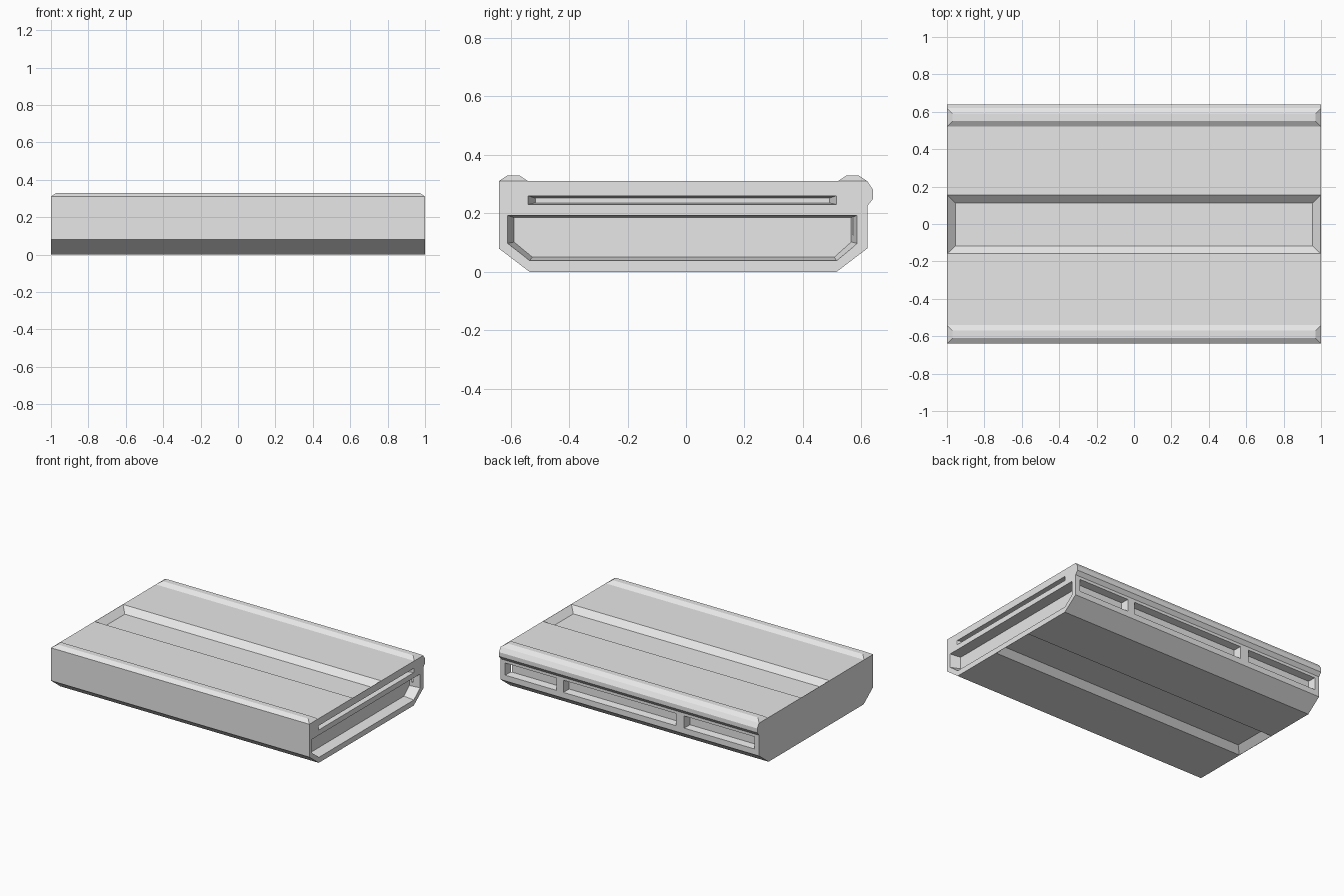
import bpy
import bmesh
from mathutils import Vector

cube = bpy.data.objects.get("Cube")
if cube:
    bpy.data.objects.remove(cube, do_unlink=True)

# Single shell colour
grey = bpy.data.materials.new("light_grey")
grey.use_nodes = True
grey.diffuse_color = (0.8, 0.8, 0.8, 1)
grey.node_tree.nodes["Principled BSDF"].inputs["Base Color"].default_value = (0.8, 0.8, 0.8, 1)


def loft(name, start, end):
    """Closed solid between two loops with the same number of points."""
    bm = bmesh.new()
    a = [bm.verts.new(p) for p in start]
    b = [bm.verts.new(p) for p in end]
    bm.faces.new(a)
    bm.faces.new(b)
    for i in range(len(a)):
        j = (i + 1) % len(a)
        bm.faces.new((a[i], a[j], b[j], b[i]))
    bmesh.ops.recalc_face_normals(bm, faces=bm.faces)
    mesh = bpy.data.meshes.new(name)
    bm.to_mesh(mesh)
    bm.free()
    mesh.materials.append(grey)
    obj = bpy.data.objects.new(name, mesh)
    bpy.context.collection.objects.link(obj)
    return obj


def along_x(profile, x):
    return [(x, y, z) for y, z in profile]


def rect(u0, u1, v0, v1):
    return [(u0, v0), (u1, v0), (u1, v1), (u0, v1)]


def at_z(points, z):
    return [(x, y, z) for x, y in points]


def at_y(points, y):
    return [(x, y, z) for x, z in points]


def carve(target, rim, floor):
    """Cut a tapered recess, extending the cutter past the surface."""
    outside = [Vector(r) + (Vector(r) - Vector(f)) * 0.5 for r, f in zip(rim, floor)]
    cutter = loft("recess_cutter", outside, floor)
    cutter.hide_render = True
    mod = target.modifiers.new("recess", 'BOOLEAN')
    mod.operation = 'DIFFERENCE'
    mod.solver = 'EXACT'
    mod.object = cutter
    with bpy.context.temp_override(object=target, active_object=target):
        bpy.ops.object.modifier_apply(modifier=mod.name)
    bpy.data.objects.remove(cutter, do_unlink=True)


# Main slab with chamfered lower edges
section = [(-0.64, 0.08), (-0.535, 0), (0.515, 0), (0.62, 0.08), (0.62, 0.31), (-0.64, 0.31)]
body = loft("body", along_x(section, -1), along_x(section, 1))

# Wide shallow channels on the top and underside
for z, depth in ((0.31, -0.04), (0, 0.04)):
    carve(body, at_z(rect(-0.998, 0.998, -0.158, 0.155), z),
          at_z(rect(-0.955, 0.955, -0.118, 0.112), z + depth))

# Large recess and narrow slot in the +x end
opening = [(-0.61, 0.193), (0.585, 0.193), (0.585, 0.097), (0.515, 0.038), (-0.535, 0.038), (-0.61, 0.097)]
inner = [(-0.588, 0.185), (0.565, 0.185), (0.565, 0.102), (0.507, 0.05), (-0.525, 0.05), (-0.588, 0.102)]
carve(body, along_x(opening, 1), along_x(inner, 0.93))
carve(body, along_x(rect(-0.54, 0.515, 0.23, 0.26), 1),
      along_x(rect(-0.515, 0.49, 0.236, 0.252), 0.945))

# Three recesses along the back
for x0, x1 in ((0.57, 0.965), (-0.355, 0.515), (-0.965, -0.42)):
    carve(body, at_y(rect(x0, x1, 0.12, 0.205), 0.62),
          at_y(rect(x0 + 0.01, x1 - 0.01, 0.127, 0.198), 0.57))

# Raised rails on the top edges
for name, y0, y1 in (("front_rail", -0.64, -0.54), ("back_rail", 0.52, 0.62)):
    loft(name, at_z(rect(-1, 1, y0, y1), 0.31),
         at_z(rect(-0.97, 0.97, y0 + 0.03, y1 - 0.03), 0.33))

# Lip overhanging the back recesses
lip = [(0.62, 0.31), (0.64, 0.28), (0.64, 0.25), (0.62, 0.225)]
loft("back_lip", along_x(lip, -1), along_x(lip, 1))
